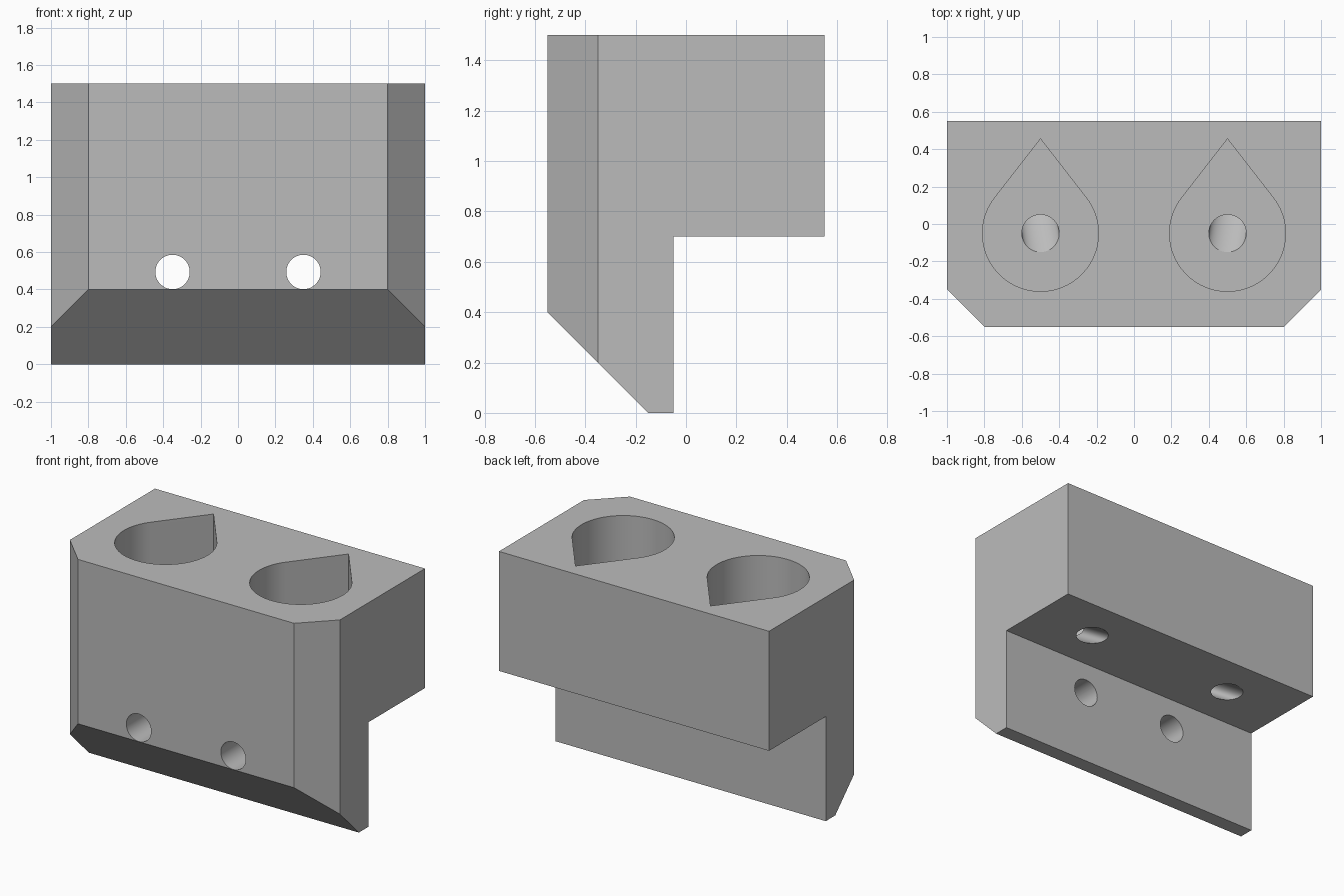
import bpy, bmesh
from math import acos, cos, sin, pi
from mathutils import Vector

cube = bpy.data.objects.get("Cube")
if cube:
    bpy.data.objects.remove(cube, do_unlink=True)

grey = bpy.data.materials.new("plain grey")
grey.use_nodes = True
colour = (0.5, 0.5, 0.5, 1)
grey.diffuse_color = colour
grey.node_tree.nodes["Principled BSDF"].inputs["Base Color"].default_value = colour

FLOOR, STEP, TOP = 0.9, 0.7, 1.5


def loft(name, start, end):
    """Solid between two matching rings of points."""
    bm = bmesh.new()
    a = [bm.verts.new(p) for p in start]
    b = [bm.verts.new(p) for p in end]
    bm.faces.new(a)
    bm.faces.new(b)
    for i in range(len(a)):
        j = (i + 1) % len(a)
        bm.faces.new((a[i], a[j], b[j], b[i]))
    bmesh.ops.recalc_face_normals(bm, faces=bm.faces)
    mesh = bpy.data.meshes.new(name)
    bm.to_mesh(mesh)
    bm.free()
    mesh.materials.append(grey)
    obj = bpy.data.objects.new(name, mesh)
    bpy.context.collection.objects.link(obj)
    return obj


def circle(centre, r, u, v, n=64):
    return [Vector(centre) + r * (cos(2 * pi * i / n) * Vector(u) + sin(2 * pi * i / n) * Vector(v))
            for i in range(n)]


def combine(target, cutter, operation):
    cutter.hide_render = True
    bpy.context.view_layer.objects.active = target
    mod = target.modifiers.new(cutter.name, 'BOOLEAN')
    mod.operation, mod.solver, mod.object = operation, 'EXACT', cutter
    bpy.ops.object.modifier_apply(modifier=mod.name)
    bpy.data.objects.remove(cutter, do_unlink=True)


# Stepped side profile with a sloped lower front
side = [(-0.15, 0), (-0.05, 0), (-0.05, STEP), (0.55, STEP),
        (0.55, TOP), (-0.55, TOP), (-0.55, 0.4)]
block = loft("holder_block", [(-1, y, z) for y, z in side], [(1, y, z) for y, z in side])

# Chamfered front corners
plan = [(-0.8, -0.55), (0.8, -0.55), (1, -0.35), (1, 0.7), (-1, 0.7), (-1, -0.35)]
combine(block, loft("corner_trim", [(x, y, -0.2) for x, y in plan],
                    [(x, y, 1.7) for x, y in plan]), 'INTERSECT')

X, Y, Z = (1, 0, 0), (0, 1, 0), (0, 0, 1)
for s in (-1, 1):
    # Teardrop pocket open at the top
    r, reach, n = 0.31, 0.505, 64
    a = acos(r / reach)
    sweep = [pi / 2 + a + i * (2 * pi - 2 * a) / n for i in range(n + 1)]
    drop = [(s * 0.5 + r * cos(t), -0.05 + r * sin(t)) for t in sweep]
    drop.append((s * 0.5, -0.05 + reach))
    combine(block, loft("pocket", [(x, y, FLOOR) for x, y in drop],
                        [(x, y, TOP + 0.1) for x, y in drop]), 'DIFFERENCE')

    # Slanted drain from pocket floor to the step underside
    top, low = Vector((s * 0.5, -0.05, FLOOR)), Vector((s * 0.55, 0.25, STEP))
    extra = (low - top) * 0.15
    combine(block, loft("drain", circle(top - extra, 0.1, X, Y),
                        circle(low + extra, 0.1, X, Y)), 'DIFFERENCE')

    # Screw hole through the lower wall
    combine(block, loft("screw_hole", circle((s * 0.35, -0.8, 0.4935), 0.092, X, Z),
                        circle((s * 0.35, 0.2, 0.4935), 0.092, X, Z)), 'DIFFERENCE')

bpy.ops.object.select_all(action='DESELECT')
block.select_set(True)
bpy.context.view_layer.objects.active = block
bpy.ops.object.shade_smooth_by_angle()
